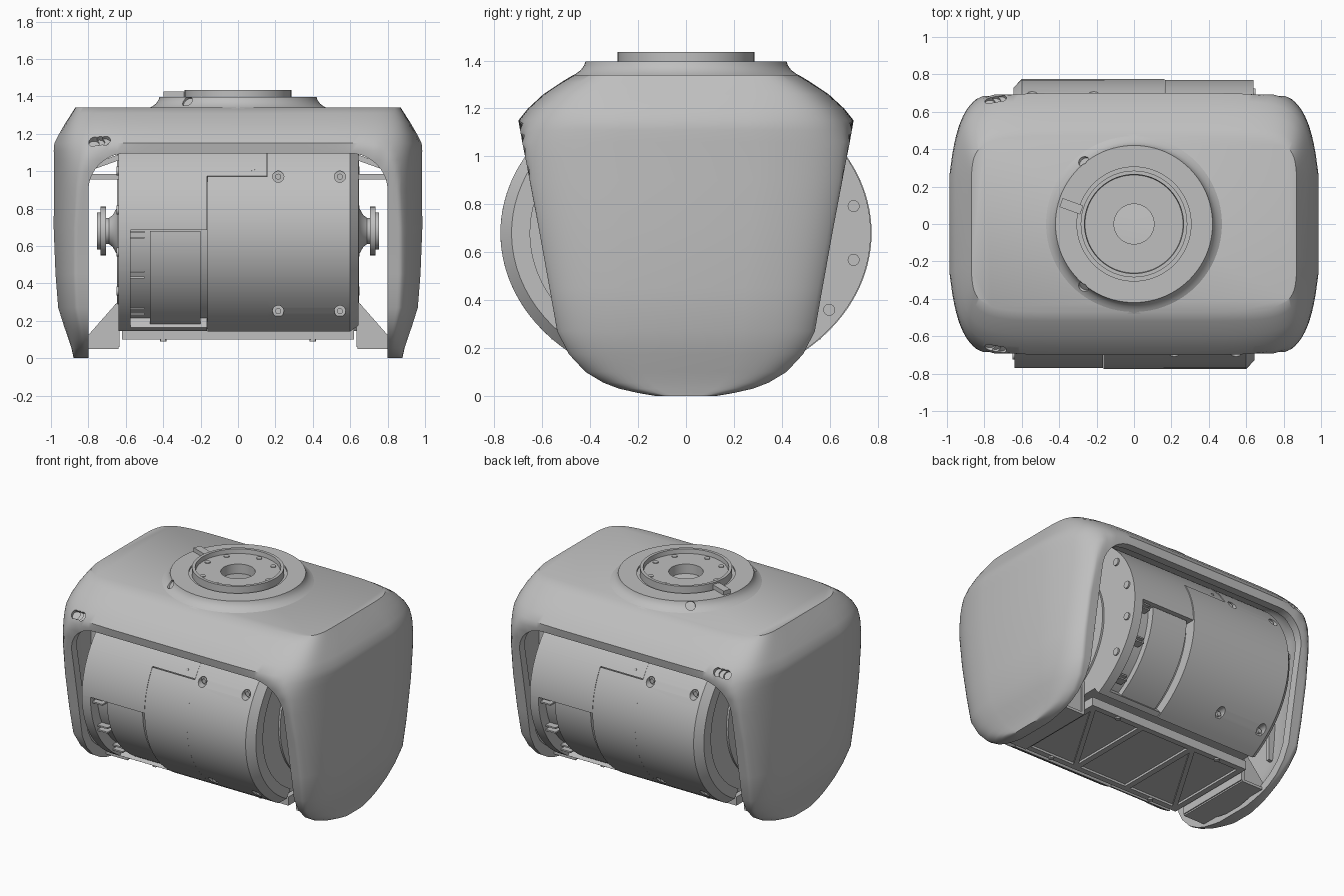
import bpy, bmesh, math
from mathutils import Vector, Matrix

if "Cube" in bpy.data.objects:
    bpy.data.objects.remove(bpy.data.objects["Cube"])

grey = bpy.data.materials.new("light_grey")
grey.use_nodes = True
colour = (0.52, 0.52, 0.52, 1)
grey.diffuse_color = colour
grey.node_tree.nodes["Principled BSDF"].inputs["Base Color"].default_value = colour
AXIS_Z = 0.68


def finish(name, bm):
    bmesh.ops.recalc_face_normals(bm, faces=bm.faces)
    me = bpy.data.meshes.new(name)
    bm.to_mesh(me)
    bm.free()
    me.materials.append(grey)
    ob = bpy.data.objects.new(name, me)
    bpy.context.collection.objects.link(ob)
    return ob


def activate(ob):
    bpy.ops.object.select_all(action='DESELECT')
    ob.select_set(True)
    bpy.context.view_layer.objects.active = ob


def smooth(ob, angle=30):
    activate(ob)
    bpy.ops.object.shade_smooth_by_angle(angle=math.radians(angle))
    return ob


def loft(name, rings):
    """Skin a list of equal rings and cap both ends."""
    bm = bmesh.new()
    loops = [[bm.verts.new(p) for p in ring] for ring in rings]
    n = len(loops[0])
    for a, b in zip(loops, loops[1:]):
        for i in range(n):
            j = (i + 1) % n
            bm.faces.new((a[i], a[j], b[j], b[i]))
    bm.faces.new(loops[0])
    bm.faces.new(loops[-1])
    return finish(name, bm)


def lathe(name, profile, centre, axis, n=64):
    """Turn (radius, height) points around an axis."""
    turn = Vector(axis).to_track_quat('Z', 'Y')
    rings = [[Vector(centre) + turn @ Vector((r * math.cos(i * math.tau / n),
              r * math.sin(i * math.tau / n), h)) for i in range(n)] for r, h in profile]
    return smooth(loft(name, rings))


def box(name, lo, hi):
    lo, hi = Vector(lo), Vector(hi)
    bm = bmesh.new()
    bmesh.ops.create_cube(bm, size=1)
    bmesh.ops.transform(bm, matrix=Matrix.LocRotScale((lo + hi) / 2, None, hi - lo), verts=bm.verts)
    return finish(name, bm)


def bar(name, a, b, width, height):
    """Straight flat bar between two points."""
    a, b = Vector(a), Vector(b)
    turn = (b - a).to_track_quat('X', 'Z')
    bm = bmesh.new()
    bmesh.ops.create_cube(bm, size=1)
    m = Matrix.LocRotScale((a + b) / 2, turn, ((b - a).length, width, height))
    bmesh.ops.transform(bm, matrix=m, verts=bm.verts)
    return finish(name, bm)


def cut(ob, cutters):
    for c in cutters:
        mod = ob.modifiers.new("cut", 'BOOLEAN')
        mod.operation, mod.solver, mod.object = 'DIFFERENCE', 'EXACT', c
        activate(ob)
        bpy.ops.object.modifier_apply(modifier=mod.name)
        bpy.data.objects.remove(c)


# Outer shell: sections as (height, half width, half depth, bulge before the flat rim cut)
SECTIONS = [(0, .88, .13, 1.15), (.012, .883, .2, 1.15), (.03, .888, .28, 1.15),
            (.055, .895, .345, 1.15), (.1, .912, .42, 1.15), (.175, .94, .49, 1.15),
            (.27, .972, .538, 1.15), (.45, .988, .57, 1.15), (.7, 1, .615, 1.15),
            (.9, 1, .653, 1.14), (1, 1, .672, 1.11), (1.06, 1, .684, 1.08), (1.11, 1, .693, 1.035),
            (1.15, .996, .7, 1), (1.2, .965, .66, 1), (1.26, .925, .595, 1), (1.31, .89, .52, 1),
            (1.34, .87, .47, 1)]


def section(z, hx, hy, bulge, n=120, power=2 / 7.5):
    bow = .2 * min(1, max(0, (1.34 - z) / .19))
    ring = []
    for i in range(n):
        c, s = math.cos((i + .5) * math.tau / n), math.sin((i + .5) * math.tau / n)
        y = math.copysign(abs(s) ** power, s) * hy * bulge
        x = math.copysign(abs(c) ** power, c) * hx * (1 - bow * y * y)
        ring.append((x, max(-hy, min(hy, y)), z))
    return ring


shell = loft("outer_shell", [section(*s) for s in SECTIONS])
hollow = loft("hollow", [section(.03 + z * .945, hx - .06, hy - .06, b) for z, hx, hy, b in SECTIONS])
arch = [(.8, -.5)] + [(.6 + .2 * math.cos(math.radians(a)), .895 + .2 * math.sin(math.radians(a)))
                      for a in range(0, 91, 9)]
arch += [(-x, z) for x, z in reversed(arch)]
opening = loft("opening", [[(x, y, z) for x, z in arch] for y in (-1, 1)])
slots = [lathe("slot", [(.028, -.02), (.028, .2)], (-.74 + d, s * (.665 + d * .3), 1.16 + d * .2),
               (0, s * .7, .7), 20) for s in (-1, 1) for d in (-.03, 0, .03)]
cut(shell, [hollow, opening] + slots)
smooth(shell, 38)

# Round mount on the roof with a recessed face
mount = lathe("top_mount", [(.48, 1.335), (.46, 1.345), (.44, 1.36), (.425, 1.38), (.42, 1.397),
                            (.305, 1.397), (.305, 1.385), (.285, 1.385), (.285, 1.435), (.265, 1.435),
                            (.262, 1.405), (.107, 1.405), (.107, 1.3)], (0, 0, 0), (0, 0, 1), 96)
cut(mount, [lathe("dimple", [(.03, 0), (.03, .2)], (-.265, s * .33, 1.365), (-.5, s * .6, .6), 24)
            for s in (-1, 1)])
smooth(mount)
for i in range(8):
    a = math.radians(i * 45 + (0 if i % 2 == 0 else 8))
    lathe("mount_screw", [(.018, 1.4), (.018, 1.41)], (.23 * math.cos(a), .23 * math.sin(a), 0), (0, 0, 1), 16)
bar("mount_latch", (-.39, .115, 1.405), (-.28, .075, 1.405), .05, .04)


# Drum: a squashed cylinder lying along x, trimmed above and below
def drum_point(scale, deg):
    a = math.radians(deg)
    return -.775 * scale * math.cos(a), AXIS_Z + .64 * scale * math.sin(a)


def panel(name, stations, a0, a1, back, depth=.1, n=28):
    """Curved drum panel; stations are (x, scale); back turns it half a turn round z."""
    f = -1 if back else 1
    angles = [a0 + (a1 - a0) * i / n for i in range(n + 1)]
    rings = []
    for x, s in stations:
        ring = [drum_point(s, a) for a in angles] + [drum_point(s - depth, a) for a in reversed(angles)]
        rings.append([(f * x, f * y, z) for y, z in ring])
    return smooth(loft(name, rings))


LOW, HIGH = -57, 63
core = [drum_point(.9, a) for a in range(LOW, HIGH + 1, 4)]
core += [(-y, z) for y, z in reversed(core)]
smooth(loft("drum_core", [[(x, y, z) for y, z in core] for x in (-.635, .635)]))

for back in (False, True):
    f = -1 if back else 1
    side = "back" if back else "front"
    cover = panel(side + "_cover", [(.158, 1), (.6, 1), (.645, .94)], LOW, HIGH, back)
    panel(side + "_middle_cover", [(-.163, 1), (.158, 1)], LOW, 27, back)
    panel(side + "_upper_skin", [(-.64, .995), (.155, .995)], 27.4, HIGH, back)
    panel(side + "_middle_skin", [(-.64, .995), (-.167, .995)], 0.5, 27.4, back)
    panel(side + "_end_strip", [(-.64, .995), (-.575, .995)], LOW, 0.5, back)
    panel(side + "_window_band", [(-.47, .96), (-.2, .96)], LOW + 3, 0, back)
    panel(side + "_window_sill", [(-.575, .995), (-.167, .995)], LOW, LOW + 3, back)

    # Clips in the window, sunk screws in the cover
    for a in (-2, -23, -46):
        y, z = drum_point(.93, a)
        for dz in (-.015, .015):
            bar("window_clip", (f * -.575, f * y, z + dz), (f * -.5, f * y, z + dz), .06, .01)
    holes = []
    for x in (.215, .545):
        for a in (27, -42):
            y, z = drum_point(1, a)
            holes.append(lathe("hole", [(.03, -.03), (.03, .1)], (f * x, f * y, z), (0, -f, 0), 20))
            lathe("cover_screw", [(.016, -.05), (.016, -.015)], (f * x, f * y, z), (0, -f, 0), 16)
    cut(cover, holes)
    smooth(cover)
    y, z = drum_point(.995, 31)
    lathe("small_pin", [(.01, -.01), (.01, .004)], (f * .08, f * y, z), (0, f * y, z - AXIS_Z), 12)

    # Drum end: bolted disc, pivot hub and flange screws
    lathe("end_disc", [(.47, .62), (.47, .648), (.4, .648), (.4, .64), (.14, .64), (.12, .65), (.085, .67),
                       (.07, .69), (.07, .705), (.13, .705), (.13, .735), (.1, .735), (.1, .755),
                       (.05, .755), (.05, .7)], (0, 0, AXIS_Z), (f, 0, 0))
    for i in range(16):
        a = i * math.tau / 16
        lathe("end_bolt", [(.025, .62), (.025, .648)],
              (0, .3 * math.cos(a), AXIS_Z + .3 * math.sin(a)), (f, 0, 0), 12)
    for a in (-33, -11, 11, 33):
        y, z = drum_point(.92, a)
        lathe("flange_screw", [(.025, .63), (.025, .65)], (0, -f * y, z), (f, 0, 0), 16)

    # Brackets tying the frame to the shell on this end
    for s in (-1, 1):
        tri = [(.645, .3), (.645, .06), (.83, .06), (.83, .09)]
        loft("lower_gusset", [[(f * x, s * .26 + d, z) for x, z in tri] for d in (-.012, .012)])
        bar("upper_arm", (f * .5, s * .4, .97), (f * .94, s * .4, .97), .06, .03)
        bar("upper_brace", (f * .62, s * .4, 1.08), (f * .9, s * .4, .98), .04, .03)
    box("bracket_post", (f * .645 - .012, -.28, .06), (f * .645 + .012, .28, .29))
    box("bracket_foot", (f * .74 - .1, -.28, .05), (f * .74 + .1, .28, .068))
    for y in (-.25, .25):
        box("shell_rib", (f * .9 - .03, y - .012, .3), (f * .9 + .03, y + .012, 1.15))

# Under plate with a raised truss that leaves pockets between its bars
box("under_plate", (-.62, -.34, .115), (.62, .34, .16))
for s in (-1, 1):
    box("plate_edge", (-.62, s * .32 - .02, .1), (.62, s * .32 + .02, .12))
for x in (-.6, -.2, .2, .6):
    box("plate_rib", (x - .02, -.32, .1), (x + .02, .32, .12))
for x in (-.4, .4):
    bar("plate_diagonal", (x - .18, -.3, .108), (x + .18, .3, .108), .03, .016)
    for y in (-.32, .32):
        lathe("plate_screw", [(.018, .09), (.018, .11)], (x, y, 0), (0, 0, 1), 12)
